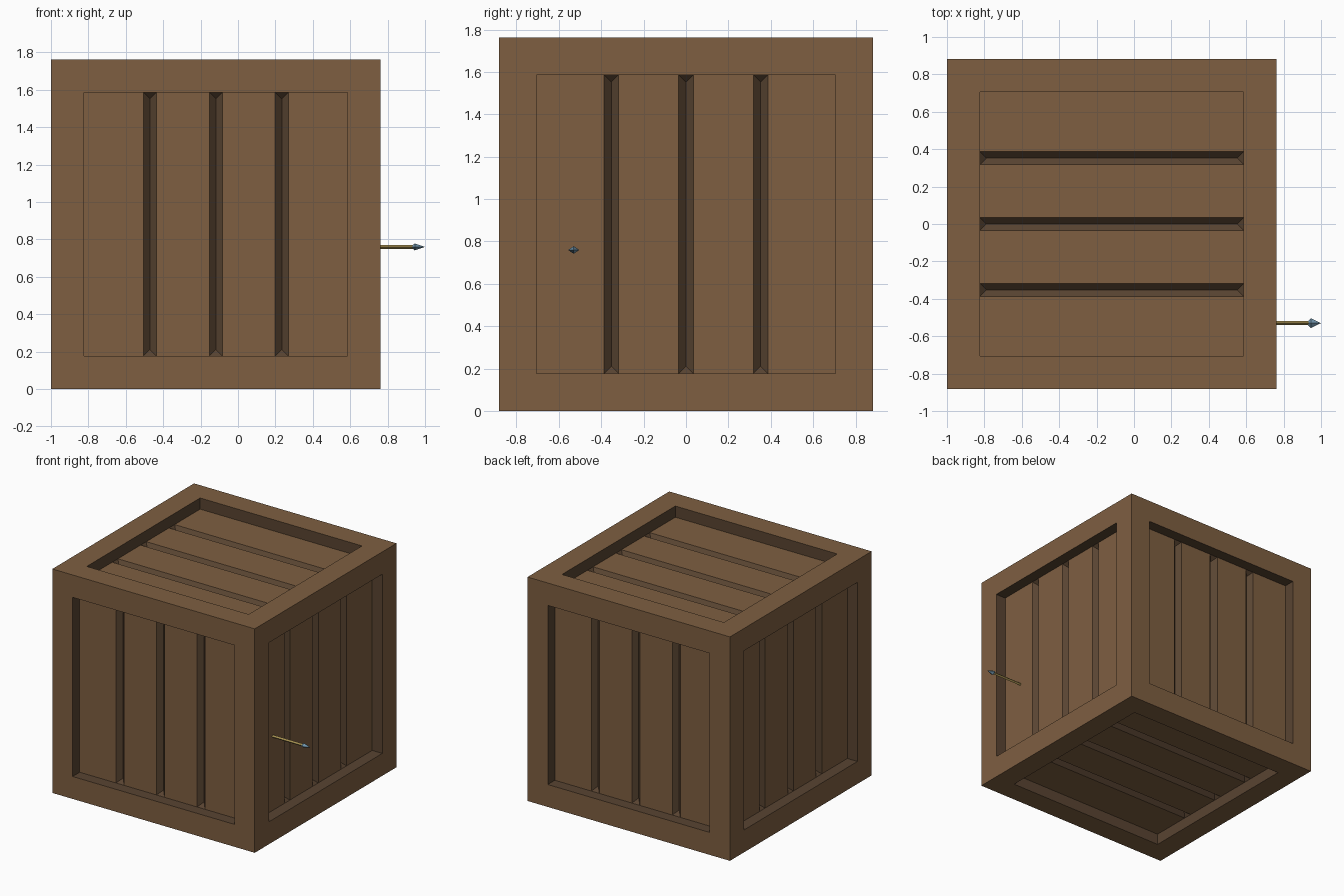
import bpy, bmesh
from math import pi
from mathutils import Matrix, Vector

if "Cube" in bpy.data.objects:
    bpy.data.objects.remove(bpy.data.objects["Cube"])

S = 1.763            # crate edge length
H = S / 2
I = 0.4 * S          # half size of the recessed panel
D = S / 20           # recess depth
G = 0.035            # half width of a plank groove
GD = 0.036           # groove depth
CX = -1 + H          # crate centre in x


def material(name, color):
    m = bpy.data.materials.new(name)
    m.diffuse_color = (*color, 1)
    m.use_nodes = True
    m.node_tree.nodes["Principled BSDF"].inputs["Base Color"].default_value = m.diffuse_color
    return m


def finish(bm, name, *mats):
    bmesh.ops.remove_doubles(bm, verts=bm.verts, dist=1e-4)
    bmesh.ops.recalc_face_normals(bm, faces=bm.faces)
    me = bpy.data.meshes.new(name)
    bm.to_mesh(me)
    bm.free()
    for m in mats:
        me.materials.append(m)
    ob = bpy.data.objects.new(name, me)
    bpy.context.collection.objects.link(ob)
    return ob


def add_side(bm, rot):
    """One crate side, made facing +z with grooves along x, then turned."""
    def face(*pts, mat=0):
        f = bm.faces.new([bm.verts.new(rot @ Vector(p)) for p in pts])
        f.material_index = mat

    # frame border and dark recess walls
    sq = [(-1, -1), (1, -1), (1, 1), (-1, 1)]
    for (a, b), (c, d) in zip(sq, sq[1:] + sq[:1]):
        face((a*H, b*H, H), (c*H, d*H, H), (c*I, d*I, H), (a*I, b*I, H))
        face((a*I, b*I, H), (c*I, d*I, H), (c*I, d*I, H-D), (a*I, b*I, H-D), mat=1)
    # planks separated by dark V grooves with hipped ends
    z, low = H - D, H - D - GD
    centres = [-I / 2, 0, I / 2]
    edges = [-I] + [c + s * G for c in centres for s in (-1, 1)] + [I]
    for y0, y1 in zip(edges[::2], edges[1::2]):
        face((-I, y0, z), (I, y0, z), (I, y1, z), (-I, y1, z))
    for c in centres:
        for s in (-1, 1):
            face((-s*I, c+s*G, z), (s*I, c+s*G, z),
                 (s*(I-G), c, low), (-s*(I-G), c, low), mat=1)
            face((s*I, c-G, z), (s*I, c+G, z), (s*(I-G), c, low), mat=1)


wood = material("wood", (0.209, 0.114, 0.053))
dark_wood = material("dark_wood", (0.10, 0.058, 0.031))
shaft_wood = material("shaft_wood", (0.37, 0.27, 0.08))
steel = material("steel", (0.16, 0.29, 0.40))

# crate: top, bottom and four upright sides
bm = bmesh.new()
add_side(bm, Matrix.Identity(3))
add_side(bm, Matrix.Rotation(pi, 3, 'X'))
vertical = Matrix(((0, 0, 1), (0, 1, 0), (-1, 0, 0)))   # +z to +x, grooves upright
for k in range(4):
    add_side(bm, Matrix.Rotation(k * pi / 2, 3, 'Z') @ vertical)
finish(bm, "crate", wood, dark_wood).location = (CX, 0, H)

# arrow stuck in the right side
AY, AZ = -0.53, 0.76
bm = bmesh.new()
bmesh.ops.create_cone(bm, cap_ends=True, segments=4, radius1=0.011, radius2=0.011,
                      depth=0.32, matrix=Matrix.Rotation(pi / 2, 4, 'Y'))
finish(bm, "arrow_shaft", shaft_wood).location = (0.78, AY, AZ)

# arrow head: stretched four-sided diamond
bm = bmesh.new()
ring = [bm.verts.new(p) for p in ((0.945, AY-0.026, AZ), (0.945, AY, AZ-0.018),
                                  (0.945, AY+0.026, AZ), (0.945, AY, AZ+0.018))]
for x in (0.92, 1.0):
    tip = bm.verts.new((x, AY, AZ))
    for i in range(4):
        bm.faces.new((ring[i], ring[(i + 1) % 4], tip))
finish(bm, "arrow_head", steel)
